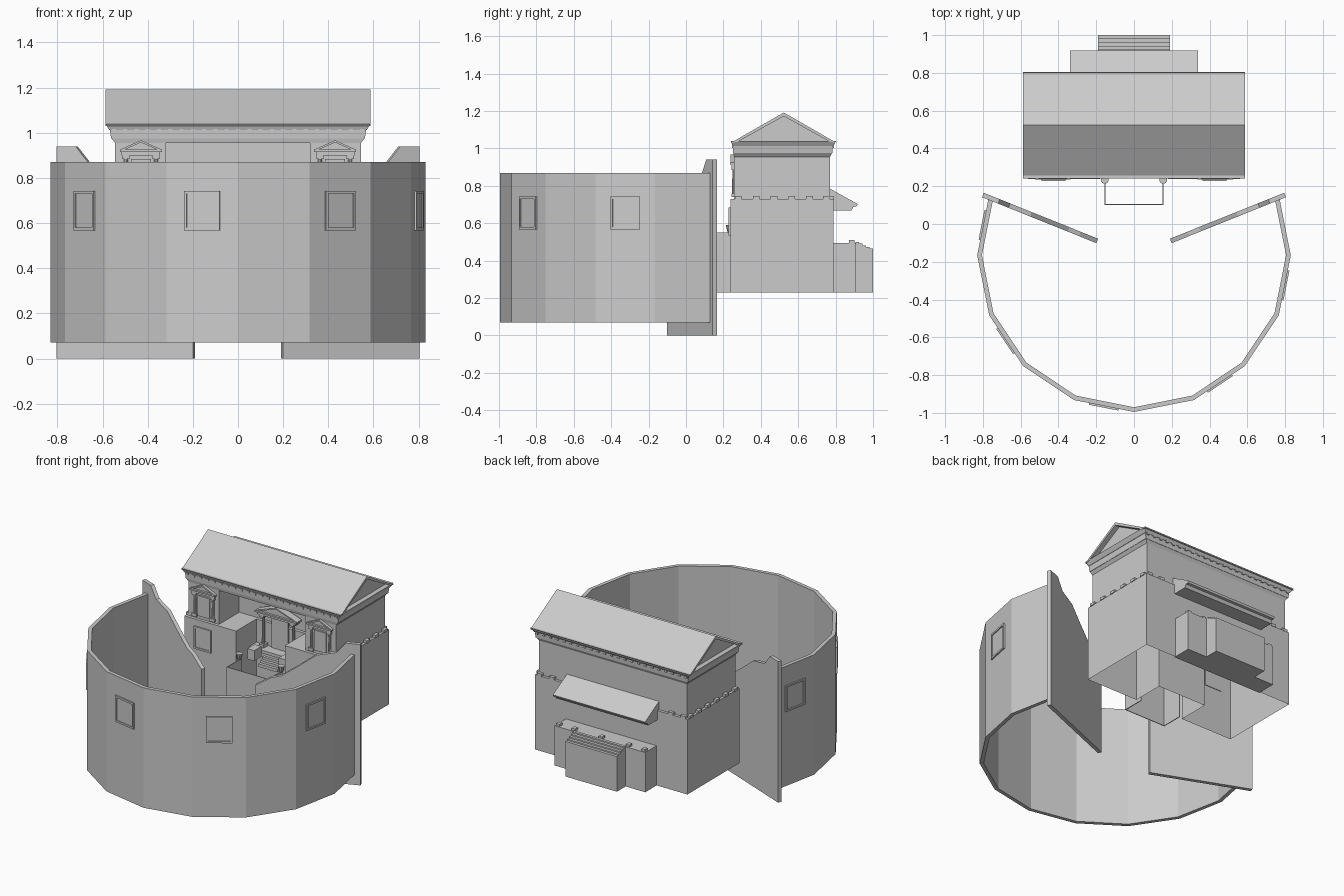
import bpy, bmesh, math
from mathutils import Vector, Matrix

if "Cube" in bpy.data.objects:
    bpy.data.objects.remove(bpy.data.objects["Cube"])


def finish(name, bm):
    bmesh.ops.recalc_face_normals(bm, faces=bm.faces)
    me = bpy.data.meshes.new(name)
    bm.to_mesh(me)
    bm.free()
    ob = bpy.data.objects.new(name, me)
    bpy.context.collection.objects.link(ob)
    return ob


def prism(name, pts, vec, base=True):
    """Extrude a planar outline along vec; base=False leaves the first cap open."""
    bm = bmesh.new()
    lo = [bm.verts.new(p) for p in pts]
    hi = [bm.verts.new(Vector(p) + Vector(vec)) for p in pts]
    n = len(pts)
    for i in range(n):
        j = (i + 1) % n
        bm.faces.new((lo[i], lo[j], hi[j], hi[i]))
    bm.faces.new(hi)
    if base:
        bm.faces.new(lo[::-1])
    return finish(name, bm)


def boxes(name, spans, matrix=Matrix()):
    """One object from several boxes given as (x0, x1, y0, y1, z0, z1)."""
    bm = bmesh.new()
    for x0, x1, y0, y1, z0, z1 in spans:
        m = Matrix.Translation(((x0 + x1) / 2, (y0 + y1) / 2, (z0 + z1) / 2))
        m = matrix @ m @ Matrix.Diagonal((x1 - x0, y1 - y0, z1 - z0, 1))
        bmesh.ops.create_cube(bm, size=1, matrix=m)
    return finish(name, bm)


def yz(pts, x):
    return [(x, y, z) for y, z in pts]


def xz(pts, y):
    return [(x, y, z) for x, z in pts]


def xy(pts, z):
    return [(x, y, z) for x, y in pts]


def framed_panel(name, centre, angle, w, h):
    """Square frame with a thin pane, facing local -y."""
    m = Matrix.Translation(centre) @ Matrix.Rotation(angle, 4, 'Z')
    w, h, t, d = w / 2, h / 2, 0.012, 0.009
    boxes(name, [(-w, -w + t, -d, .004, -h, h), (w - t, w, -d, .004, -h, h),
                 (-w + t, w - t, -d, .004, h - t, h), (-w + t, w - t, -d, .004, -h, -h + t),
                 (-w + t, w - t, -.003, .004, -h + t, h - t)], m)


def aedicule(name, cx, y, z0, z1, w, depth, rise):
    """Small temple front: pedestals, columns, entablature and pediment."""
    for s in (-1, 1):
        x = cx + s * w * .72
        boxes(name + "_pedestal", [(x - .018, x + .018, y - depth, y, z0, z0 + .02),
                                   (x - .016, x + .016, y - depth, y, z1 - .015, z1)])
        bm = bmesh.new()
        bmesh.ops.create_cone(bm, cap_ends=True, segments=10, radius1=.011, radius2=.009, depth=z1 - z0 - .03,
                              matrix=Matrix.Translation((x, y - depth / 2, (z0 + z1) / 2)))
        finish(name + "_column", bm)
    boxes(name + "_entablature", [(cx - w * .92, cx + w * .92, y - depth, y, z1, z1 + .015),
                                  (cx - w, cx + w, y - depth - .008, y, z1 + .015, z1 + .025)])
    zb = z1 + .025
    prism(name + "_pediment", xz([(cx - w * .88, zb), (cx + w * .88, zb), (cx, zb + rise * .8)], y), (0, -depth + .006, 0))
    for s in (-1, 1):
        prism(name + "_rake", xz([(cx + s * w, zb), (cx, zb + rise), (cx, zb + rise - .01), (cx + s * (w - .02), zb)], y),
              (0, -depth - .006, 0))


# Faceted curved outer wall, open at the back
CY, STEP = -.165, math.radians(22.5)
ang = [i * STEP for i in range(-5, 6)]
ring = [(.83 * math.sin(a), CY - .83 * math.cos(a)) for a in ang]
ring += [(.805 * math.sin(a), CY - .805 * math.cos(a)) for a in reversed(ang)]
prism("curved_wall", xy(ring, .07), (0, 0, .80))

# Windows on every second facet
for k in range(5):
    a = math.radians(-101.25 + 45 * k)
    r = .83 * math.cos(STEP / 2)
    framed_panel("wall_window", (r * math.sin(a), CY - r * math.cos(a), .655), a, .16, .175)

# Slanted wing walls with a stepped, sloping top
PROFILE = [(0, 0), (0, .94), (.14, .94), (.23, .87), (.42, .84), (.58, .76), (.75, .68), (.85, .66), (1, .6), (1, 0)]
for s in (-1, 1):
    p0, p1 = Vector((s * .795, .165, 0)), Vector((s * .19, -.078, 0))
    d = p1 - p0
    nrm = Vector((d.y, -d.x, 0)).normalized() * .025
    if nrm.y > 0:
        nrm = -nrm
    prism("wing_wall", [p0 + d * t + Vector((0, 0, z)) for t, z in PROFILE], nrm)

# Stage house: lower and upper storeys, each with a front recess
def storey(name, w, y0, y1, rw, ry, z0, z1, base):
    prism(name, xy([(-w, y0), (-rw, y0), (-rw, ry), (rw, ry), (rw, y0), (w, y0), (w, y1), (-w, y1)], z0),
          (0, 0, z1 - z0), base)

storey("lower_storey", .562, .237, .788, .18, .45, .23, .73, False)
storey("upper_storey", .545, .257, .77, .32, .47, .73, .955, False)

# Niches, made as framed temple fronts on both upper wings
for s in (-1, 1):
    aedicule("wing_niche", s * .43, .27, .74, .90, .093, .026, .042)
    boxes("niche_panel", [(s * .43 - .045, s * .43 + .045, .25, .258, .75, .885)])
    framed_panel("lower_panel", (s * .425, .237, .61), 0, .127, .15)

# Central doorway, steps, platform and pedestals
aedicule("central_door", 0, .45, .575, .79, .155, .045, .055)
boxes("door_panel", [(-.06, .06, .44, .452, .575, .77)])
boxes("stage_floor", [(-.18, .18, .375, .45, .555, .575)])
boxes("stage_steps", [(-.07, .07, .375 - .02 * i, .395 - .02 * i, .54 - .016 * i, .56 - .016 * i) for i in range(1, 4)])
boxes("stage_pedestals", [(s * .115 - .025, s * .115 + .025, .30, .375, .53, .60) for s in (-1, 1)])

# Thin-walled pit in front of the stage
boxes("pit_walls", [(-.155, -.15, .10, .25, .23, .55), (.15, .155, .10, .25, .23, .55),
                    (-.155, .155, .10, .105, .23, .55)])
for s in (-1, 1):
    bm = bmesh.new()
    bmesh.ops.create_cone(bm, cap_ends=True, segments=10, radius1=.012, radius2=.022, depth=.04,
                          matrix=Matrix.Translation((s * .155, .235, .57)))
    finish("urn", bm)

# Small tile blocks along the ledge between the storeys
tiles = [(s * .555 - .012, s * .555 + .012, y - .018, y + .018, .728, .746)
         for s in (-1, 1) for y in (.28, .375, .47, .565, .66, .75)]
tiles += [(x - .018, x + .018, .768, .79, .728, .746) for x in (-.53, -.44, .44, .53)]
boxes("ledge_tiles", tiles)

# Entablature: flared band, dentils and cornice
def band(name, w0, y0, y1, w1, y2, y3, za, zb):
    bm = bmesh.new()
    lo = [bm.verts.new(p) for p in xy([(-w0, y0), (w0, y0), (w0, y1), (-w0, y1)], za)]
    hi = [bm.verts.new(p) for p in xy([(-w1, y2), (w1, y2), (w1, y3), (-w1, y3)], zb)]
    for i in range(4):
        bm.faces.new((lo[i], lo[(i + 1) % 4], hi[(i + 1) % 4], hi[i]))
    bm.faces.new(lo[::-1])
    bm.faces.new(hi)
    finish(name, bm)

band("frieze_flare", .545, .257, .77, .56, .253, .78, .955, .975)
band("frieze", .562, .252, .782, .568, .25, .785, .975, 1.015)
boxes("dentils", [(-.55 + .05 * i - .009, -.55 + .05 * i + .009, y, y + .008, 1.003, 1.016)
                  for i in range(23) for y in (.245, .783)])
band("cornice", .57, .25, .787, .587, .24, .803, 1.012, 1.04)

# Gabled main roof with recessed gable ends
prism("roof_gable", yz([(.26, 1.038), (.785, 1.038), (.523, 1.18)], -.555), (1.11, 0, 0))
for ye, yi in ((.24, .275), (.805, .77)):
    prism("roof_slope", yz([(ye, 1.03), (.523, 1.192), (.523, 1.172), (yi, 1.035)], -.587), (1.174, 0, 0))

# Rear porch roof
prism("rear_roof", yz([(.77, .785), (.918, .703), (.912, .69), (.895, .688), (.885, .668), (.77, .668)], -.34), (.68, 0, 0))

# Rear porch blocks and stepped front
boxes("rear_porch", [(-.335, .335, .78, .908, .23, .495)])
steps = [(.905, .23), (.905, .50)]
for i in range(5):
    steps += [(.924 + .019 * i, .50 - .009 * i), (.924 + .019 * i, .491 - .009 * i)]
steps[-1] = (1.0, .23)
prism("rear_steps", yz(steps, -.19), (.38, 0, 0))
boxes("porch_finials", [(x - .013, x + .013, .872, .902, .49, .51) for x in (-.315, -.2, 0, .2, .315)])
